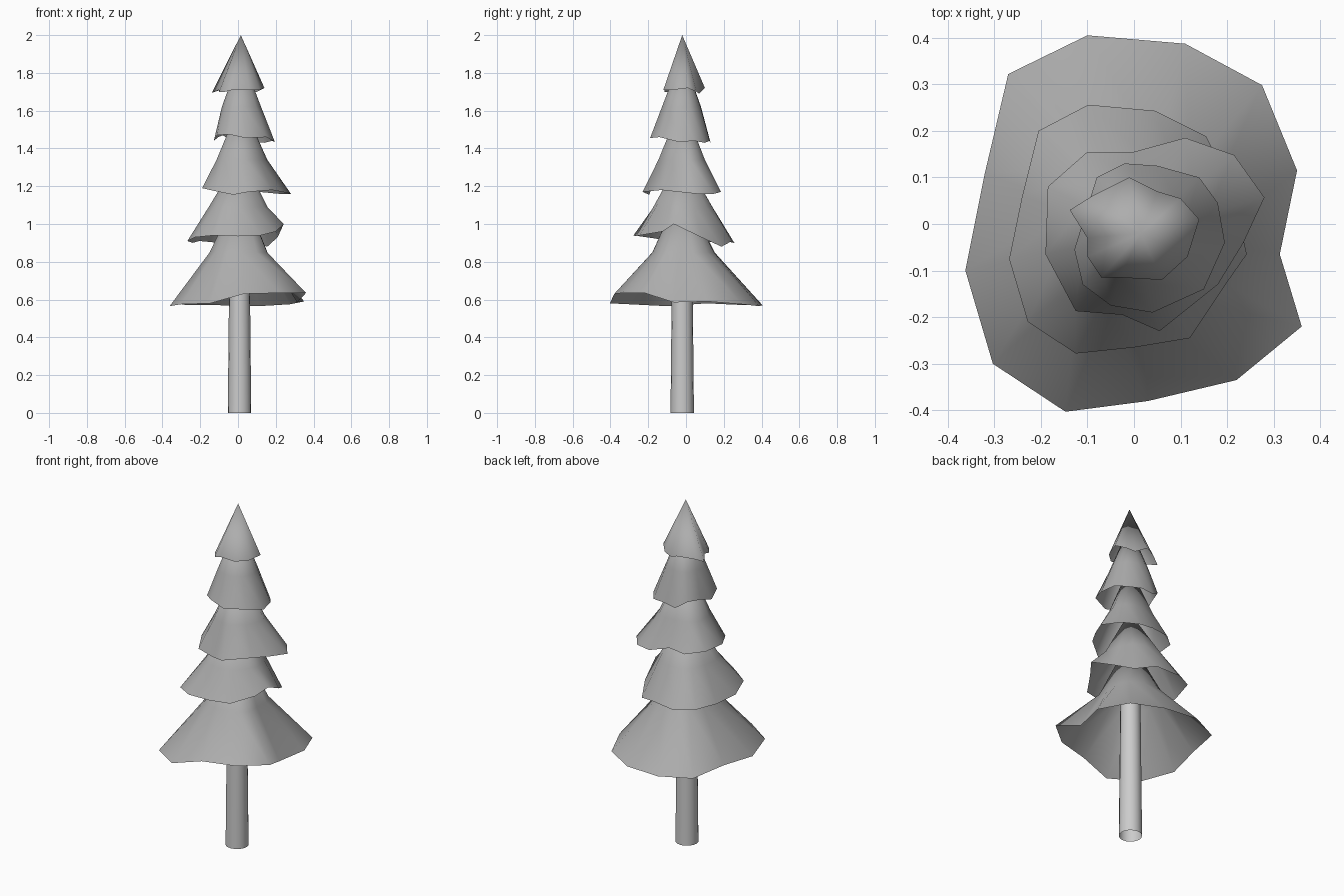
import bpy, bmesh, math

CX, CY = 0.008, -0.02   # trunk axis

# Darker grey for the foliage
foliage = bpy.data.materials.new("foliage")
foliage.diffuse_color = (0.42, 0.42, 0.42, 1)


def finish(name, bm, mat=None):
    bmesh.ops.recalc_face_normals(bm, faces=bm.faces)
    for f in bm.faces:
        f.smooth = True
    me = bpy.data.meshes.new(name)
    bm.to_mesh(me)
    bm.free()
    if mat:
        me.materials.append(mat)
    ob = bpy.data.objects.new(name, me)
    bpy.context.collection.objects.link(ob)
    return ob


def tier(name, rim, apex, mid=None):
    """Open skirt: ragged rim, optional rounder middle ring (radius, z), pointed top."""
    bm = bmesh.new()
    ring = [bm.verts.new(p) for p in rim]
    n = len(ring)
    if mid:
        mean = sum(math.hypot(x - CX, y - CY) for x, y, z in rim) / n
        upper = []
        for x, y, z in rim:
            dx, dy = x - CX, y - CY
            d = math.hypot(dx, dy)
            r = mid[0] * (0.4 + 0.6 * d / mean)
            upper.append(bm.verts.new((CX + dx / d * r, CY + dy / d * r, mid[1])))
        for i in range(n):
            j = (i + 1) % n
            bm.faces.new((ring[i], ring[j], upper[j], upper[i]))
        ring = upper
    tip = bm.verts.new((CX + 0.007, CY, apex))
    for i in range(n):
        bm.faces.new((ring[i], ring[(i + 1) % n], tip))
    return finish(name, bm, foliage)


# Trunk: open tube
bm = bmesh.new()
bmesh.ops.create_cone(bm, cap_ends=False, segments=16, radius1=0.062, radius2=0.052, depth=1.0)
bmesh.ops.translate(bm, verts=bm.verts, vec=(CX, CY, 0.5))
finish("trunk", bm)

# Branch skirts, from bottom to top
tier("branches_bottom", [
    (-.10, .405, .57), (.11, .387, .565), (.275, .298, .575), (.35, .115, .59),
    (.313, -.065, .585), (.36, -.22, .635), (.22, -.335, .635), (.03, -.38, .63),
    (-.147, -.403, .58), (-.303, -.30, .575), (-.362, -.10, .565),
    (-.32, .11, .58), (-.27, .322, .57)], 1.2, (0.165, 0.85))

tier("branches_lower", [
    (-.205, .20, .91), (-.098, .256, .90), (.045, .243, .91), (.155, .188, .88),
    (.21, .08, .93), (.242, -.065, 1.0), (.20, -.125, .96), (.12, -.245, .94),
    (0, -.265, .935), (-.125, -.278, .94), (-.228, -.21, .93), (-.268, -.075, .91),
    (-.24, .06, .90)], 1.37, (0.16, 1.09))

tier("branches_middle", [
    (-.10, .155, 1.19), (0, .155, 1.20), (.11, .185, 1.17), (.215, .148, 1.16),
    (.28, .057, 1.16), (.235, -.04, 1.17), (.18, -.13, 1.18), (.055, -.23, 1.17),
    (-.025, -.195, 1.155), (-.125, -.187, 1.175), (-.19, -.065, 1.19),
    (-.185, .08, 1.20)], 1.65, (0.13, 1.34))

tier("branches_upper", [
    (-.02, .13, 1.43), (.05, .125, 1.44), (.14, .10, 1.43), (.18, .045, 1.44),
    (.195, -.04, 1.435), (.15, -.14, 1.46), (.04, -.19, 1.455), (-.05, -.175, 1.475),
    (-.11, -.13, 1.47), (-.128, -.055, 1.44), (-.105, .02, 1.46),
    (-.08, .10, 1.47)], 1.9, (0.105, 1.62))

tier("branches_top", [
    (-.01, .10, 1.72), (.05, .07, 1.69), (.10, .055, 1.70), (.14, .01, 1.72),
    (.115, -.07, 1.71), (.06, -.12, 1.71), (-.03, -.115, 1.71), (-.07, -.115, 1.70),
    (-.10, -.07, 1.70), (-.10, -.03, 1.71), (-.138, .03, 1.695),
    (-.09, .06, 1.71)], 2.0)
